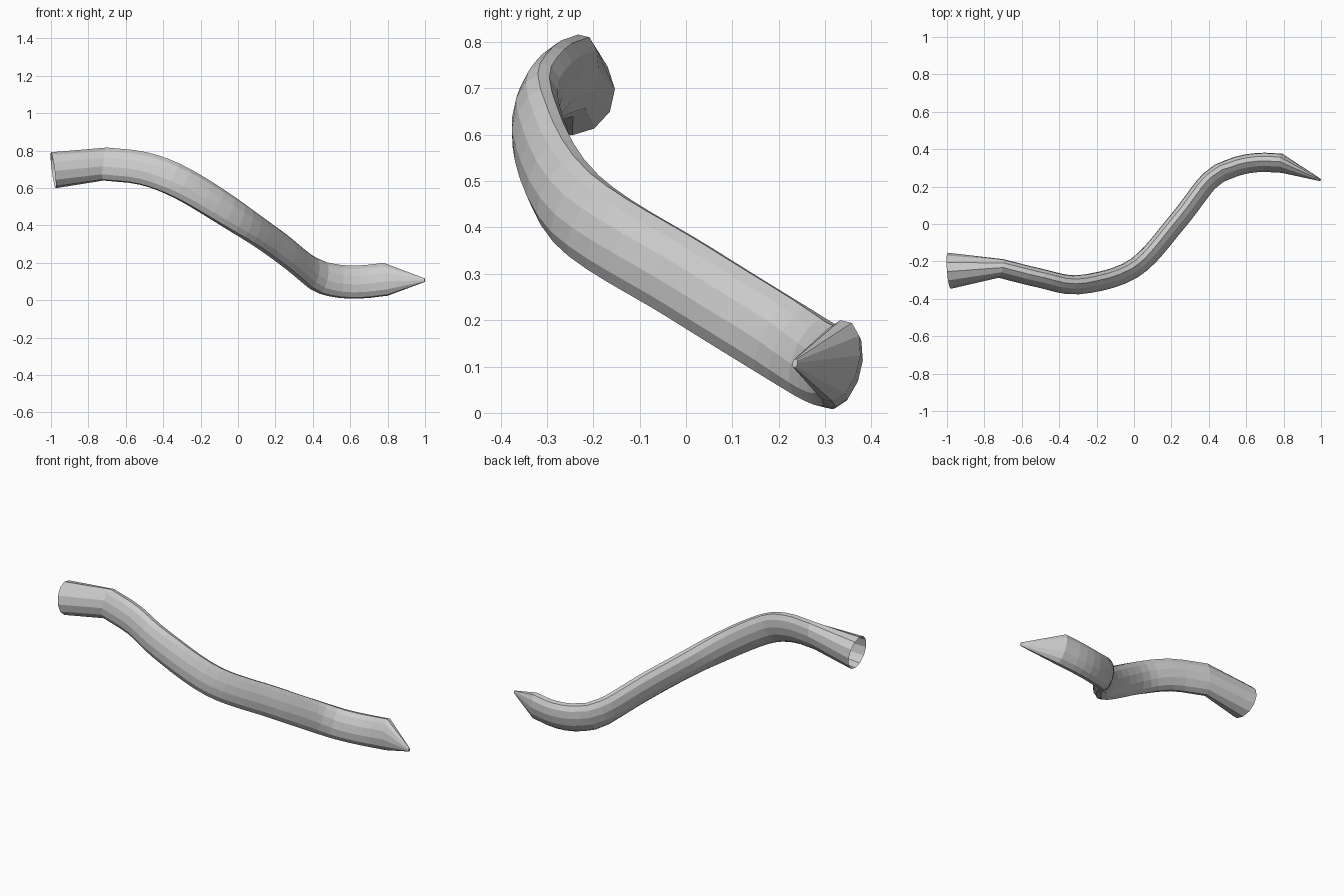
import bpy, bmesh, math
from mathutils import Vector

if "Cube" in bpy.data.objects:
    bpy.data.objects.remove(bpy.data.objects["Cube"])

SIDES = 12
UP = Vector((0, 0, 1))

# centre line of the curved body
path = [Vector(p) for p in [
    (-0.71, -0.238, 0.728), (-0.5, -0.290, 0.703), (-0.29, -0.324, 0.620),
    (0.0, -0.237, 0.440), (0.23, 0.010, 0.280), (0.40, 0.228, 0.145),
    (0.50, 0.290, 0.108), (0.60, 0.321, 0.097), (0.70, 0.330, 0.101),
    (0.79, 0.325, 0.112)]]


def smooth_path(pts, steps):
    """Catmull-Rom samples through the points."""
    ext = [2 * pts[0] - pts[1]] + pts + [2 * pts[-1] - pts[-2]]
    out = []
    for i in range(1, len(ext) - 2):
        a, b, c, d = ext[i - 1:i + 3]
        n = max(1, round((c - b).length / steps))
        for k in range(n):
            t = k / n
            out.append(0.5 * (2 * b + (c - a) * t + (2 * a - 5 * b + 4 * c - d) * t**2
                              + (3 * b - a - 3 * c + d) * t**3))
    return out + [pts[-1]]


def ring(bm, centre, tangent, half_w, half_h, roll):
    """Elliptical section across the tangent, leaning back by roll."""
    t = tangent.normalized()
    side = UP.cross(t).normalized()
    rise = t.cross(side)
    w = side * math.cos(roll) - rise * math.sin(roll)
    h = rise * math.cos(roll) + side * math.sin(roll)
    verts = []
    for i in range(SIDES):
        a = 2 * math.pi * (i + 0.5) / SIDES
        verts.append(bm.verts.new(centre + w * half_w * math.cos(a) + h * half_h * math.sin(a)))
    return verts


bm = bmesh.new()
roll = math.radians(13)
pts = smooth_path(path, 0.065)

# round open socket end
rings = [ring(bm, Vector((-0.988, -0.25, 0.695)), Vector((1, 0.08, 0.13)), 0.097, 0.097, roll)]

# flattened curved body
for i, p in enumerate(pts):
    tangent = pts[min(i + 1, len(pts) - 1)] - pts[max(i - 1, 0)]
    rings.append(ring(bm, p, tangent, 0.049, 0.091, roll))

# pointed tip
rings.append(ring(bm, Vector((0.998, 0.235, 0.107)), Vector((1, -0.3, 0)), 0.006, 0.01, roll))

for a, b in zip(rings, rings[1:]):
    for i in range(SIDES):
        j = (i + 1) % SIDES
        bm.faces.new((a[i], a[j], b[j], b[i]))
bm.faces.new(rings[-1])
bmesh.ops.recalc_face_normals(bm, faces=bm.faces)

mesh = bpy.data.meshes.new("curved_spike")
bm.to_mesh(mesh)
bm.free()
obj = bpy.data.objects.new("curved_spike", mesh)
bpy.context.collection.objects.link(obj)
